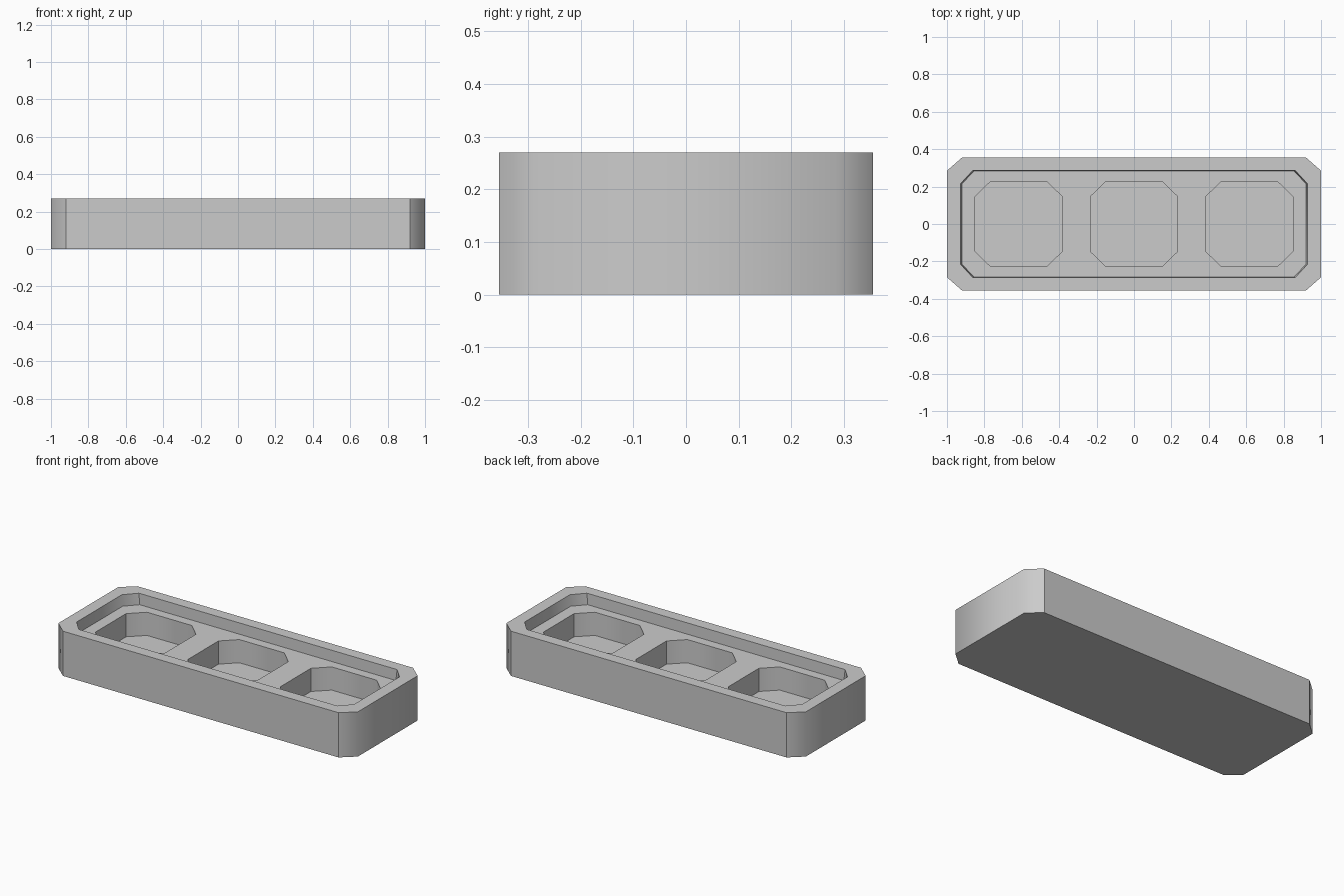
import bpy, bmesh

if "Cube" in bpy.data.objects:
    bpy.data.objects.remove(bpy.data.objects["Cube"])

H = 0.27          # total height
LEDGE = 0.203     # floor of the shallow recess
FLOOR = 0.063     # floor of the three wells


def octagon(hx, hy, cx, cy):
    """Chamfered rectangle outline, counter-clockwise."""
    return [(hx, -hy + cy), (hx, hy - cy), (hx - cx, hy), (-hx + cx, hy),
            (-hx, hy - cy), (-hx, -hy + cy), (-hx + cx, -hy), (hx - cx, -hy)]


def prism(name, bottom, top, z0, z1, x=0.0):
    bm = bmesh.new()
    low = [bm.verts.new((px + x, py, z0)) for px, py in bottom]
    high = [bm.verts.new((px + x, py, z1)) for px, py in top]
    n = len(low)
    bm.faces.new(low[::-1])
    bm.faces.new(high)
    for i in range(n):
        j = (i + 1) % n
        bm.faces.new((low[i], low[j], high[j], high[i]))
    me = bpy.data.meshes.new(name)
    bm.to_mesh(me)
    bm.free()
    ob = bpy.data.objects.new(name, me)
    bpy.context.collection.objects.link(ob)
    return ob


# solid tray block
outer = octagon(1.0, 0.355, 0.08, 0.07)
tray = prism("tray", outer, outer, 0, H)

# shallow recess with slightly leaning walls, then three wells
cutters = [prism("recess_cutter", octagon(0.92, 0.284, 0.065, 0.07),
                 octagon(0.927, 0.286, 0.065, 0.07), LEDGE, H + 0.0005)]
well = octagon(0.233, 0.227, 0.083, 0.08)
for x in (-0.617, 0, 0.617):
    cutters.append(prism("well_cutter", well, well, FLOOR, H - 0.02, x))

bpy.context.view_layer.objects.active = tray
for c in cutters:
    mod = tray.modifiers.new("cut", 'BOOLEAN')
    mod.operation = 'DIFFERENCE'
    mod.solver = 'EXACT'
    mod.object = c
    bpy.ops.object.modifier_apply(modifier=mod.name)
    bpy.data.objects.remove(c)

# shading: outer and recess ends blend into their corner chamfers,
# well corners blend into the long walls, everything else is crisp
bm = bmesh.new()
bm.from_mesh(tray.data)
for f in bm.faces:
    f.smooth = abs(f.normal.z) < 0.5
for e in bm.edges:
    if len(e.link_faces) != 2:
        continue
    in_well = min(v.co.z for v in e.verts) > 0.01 and \
        max(v.co.z for v in e.verts) < LEDGE + 0.01
    walls = all(abs(f.normal.z) < 0.5 for f in e.link_faces)
    if in_well:
        blend = any(abs(f.normal.y) > 0.95 for f in e.link_faces)
    else:
        blend = any(abs(f.normal.x) > 0.95 for f in e.link_faces)
    e.smooth = walls and blend
bm.to_mesh(tray.data)
bm.free()
